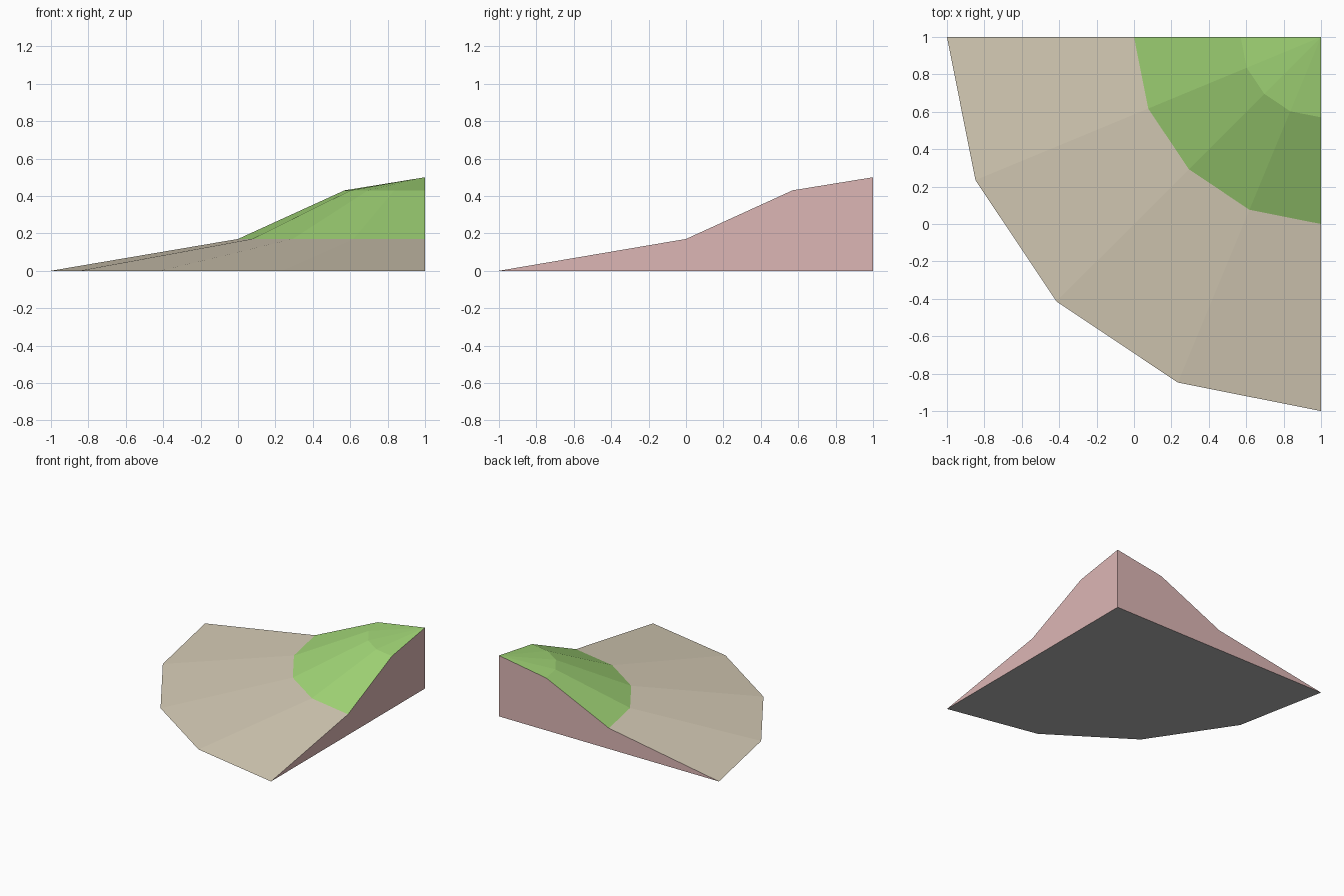
import bpy
import bmesh
from math import sin, cos, pi
from mathutils import Vector

cube = bpy.data.objects.get("Cube")
if cube:
    bpy.data.objects.remove(cube, do_unlink=True)

CORNER = Vector((1, 1, 0))
SEGMENTS = 4
# Hill profile: (radius, height) from the rim up to the peak
PROFILE = [(2, 0), (1, 0.17), (0.43, 0.43), (0, 0.5)]


def linear(c):
    return c / 12.92 if c <= 0.04045 else ((c + 0.055) / 1.055) ** 2.4


def material(name, r, g, b):
    mat = bpy.data.materials.new(name)
    color = (linear(r), linear(g), linear(b), 1)
    mat.use_nodes = True
    mat.diffuse_color = color
    bsdf = mat.node_tree.nodes["Principled BSDF"]
    bsdf.inputs["Base Color"].default_value = color
    bsdf.inputs["Roughness"].default_value = 0.9
    return mat


def ring_point(level, step):
    radius, height = PROFILE[level]
    a = pi + step * pi / 2 / SEGMENTS
    return CORNER + Vector((radius * cos(a), radius * sin(a), height))


def make_part(name, polygons, mat):
    bm = bmesh.new()
    for points in polygons:
        bm.faces.new([bm.verts.new(p) for p in points])
    bmesh.ops.remove_doubles(bm, verts=bm.verts, dist=0.0001)
    mesh = bpy.data.meshes.new(name)
    bm.to_mesh(mesh)
    bm.free()
    mesh.materials.append(mat)
    obj = bpy.data.objects.new(name, mesh)
    bpy.context.collection.objects.link(obj)
    return obj


def slope(level):
    """Faceted band between one profile level and the next."""
    for s in range(SEGMENTS):
        face = [ring_point(level, s), ring_point(level, s + 1),
                ring_point(level + 1, s + 1)]
        if PROFILE[level + 1][0] > 0:
            face.append(ring_point(level + 1, s))
        yield face


sand = material("sand", 0.84, 0.80, 0.715)
grass = material("grass green", 0.635, 0.84, 0.465)
earth = material("pink earth", 0.865, 0.715, 0.71)
grey = material("underside grey", 0.69, 0.69, 0.69)

# Curved outer surfaces
make_part("sand_slope", slope(0), sand)
make_part("grass_slope", [*slope(1), *slope(2)], grass)

# Flat cut sides along the back and the left
levels = range(len(PROFILE))
back = [CORNER] + [ring_point(i, 0) for i in levels]
left = [CORNER] + [ring_point(i, SEGMENTS) for i in reversed(levels)]
left = left[:1] + left[1:]
make_part("cut_walls", [back, left], earth)

# Flat base, facing down
base = [ring_point(0, s) for s in reversed(range(SEGMENTS + 1))]
make_part("underside", [[CORNER] + base], grey)
